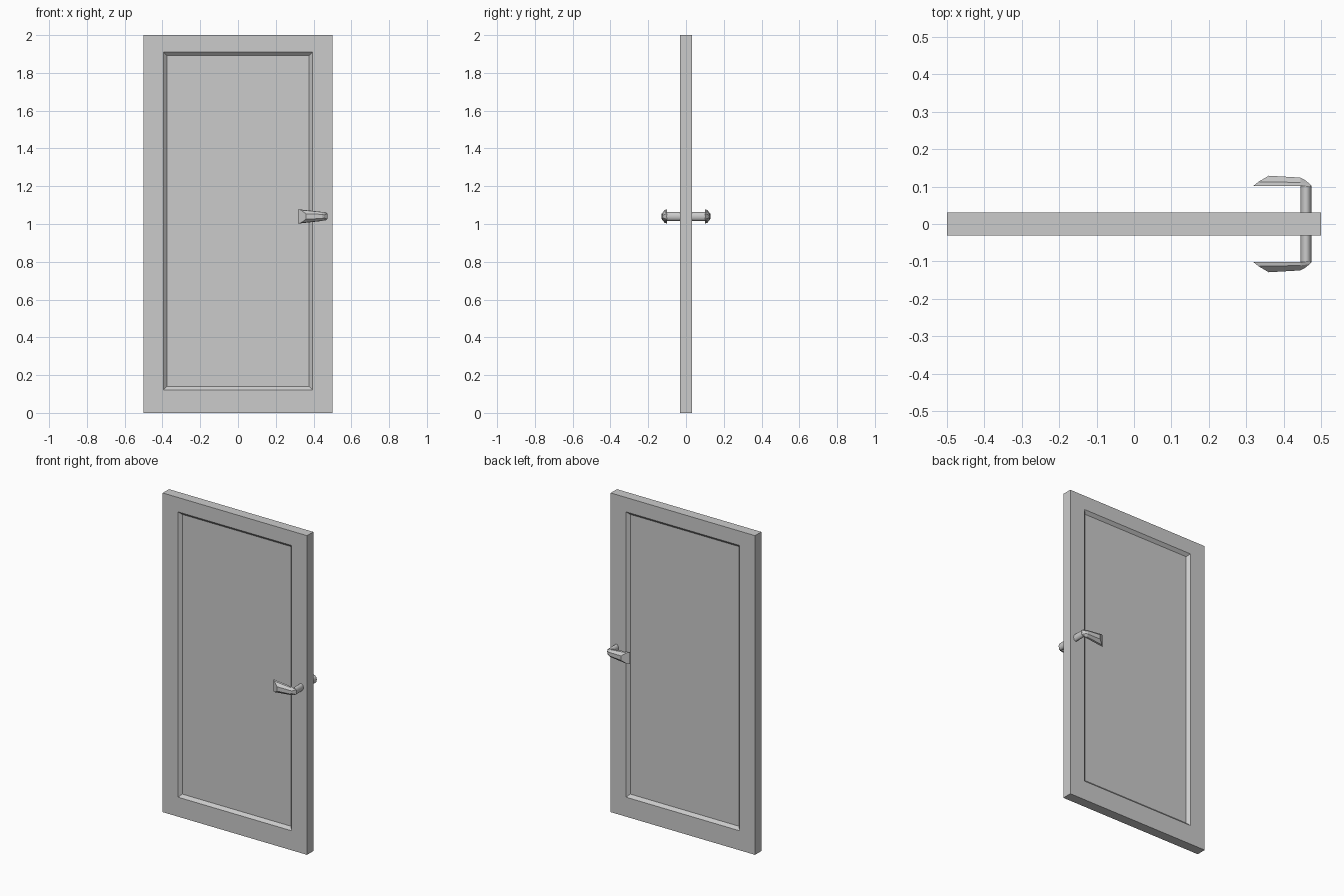
import bpy
import bmesh
from mathutils import Matrix, Vector

if "Cube" in bpy.data.objects:
    bpy.data.objects.remove(bpy.data.objects["Cube"])

grey = bpy.data.materials.new("plain_grey")
grey.use_nodes = True
grey.diffuse_color = (0.6, 0.6, 0.6, 1)
grey.node_tree.nodes["Principled BSDF"].inputs["Base Color"].default_value = (0.6, 0.6, 0.6, 1)

HANDLE_Z = 1.04


def add_object(name, bm, smooth=False):
    bmesh.ops.recalc_face_normals(bm, faces=bm.faces[:])
    mesh = bpy.data.meshes.new(name)
    bm.to_mesh(mesh)
    bm.free()
    mesh.materials.append(grey)
    obj = bpy.data.objects.new(name, mesh)
    bpy.context.collection.objects.link(obj)
    if smooth:
        bpy.ops.object.select_all(action='DESELECT')
        obj.select_set(True)
        bpy.context.view_layer.objects.active = obj
        bpy.ops.object.shade_smooth_by_angle(angle=0.6)
    return obj


# Door slab with a bevelled recessed panel on both sides
bm = bmesh.new()
bmesh.ops.create_cube(bm, size=1, matrix=Matrix.Translation((0, 0, 1)) @ Matrix.Diagonal((1, 0.062, 2, 1)))
bm.normal_update()
for face in [f for f in bm.faces if abs(f.normal.y) > 0.9]:
    bmesh.ops.inset_individual(bm, faces=[face], thickness=0.15)
    bmesh.ops.translate(bm, verts=face.verts[:], vec=(0, 0, 0.016))
    bmesh.ops.inset_individual(bm, faces=[face], thickness=0.025, depth=-0.017)
add_object("door_slab", bm)


def add_handle(prefix, side):
    # Oval stem coming out of the slab
    bm = bmesh.new()
    shape = (Matrix.Translation((0.46, side * 0.064, HANDLE_Z))
             @ Matrix.Diagonal((0.015, 1, 0.023, 1))
             @ Matrix.Rotation(1.5708, 4, 'X'))
    bmesh.ops.create_cone(bm, cap_ends=True, segments=16, radius1=1, radius2=1, depth=0.076, matrix=shape)
    add_object(prefix + "_handle_stem", bm, True)

    # Faceted lever: sections of (x, distance from slab centre, half height)
    sections = [
        [(0.318, 0.101, 0.038), (0.333, 0.113, 0.034), (0.36, 0.129, 0.014)],
        [(0.445, 0.101, 0.024), (0.445, 0.111, 0.023), (0.445, 0.124, 0.011)],
        [(0.475, 0.101, 0.014), (0.47, 0.107, 0.013), (0.455, 0.119, 0.008)],
    ]
    bm = bmesh.new()
    rings = []
    for section in sections:
        outline = [(x, y, h) for x, y, h in section] + [(x, y, -h) for x, y, h in reversed(section)]
        rings.append([bm.verts.new(Vector((x, side * y, HANDLE_Z + h))) for x, y, h in outline])
    for a, b in zip(rings, rings[1:]):
        for i in range(len(a)):
            j = (i + 1) % len(a)
            bm.faces.new((a[i], a[j], b[j], b[i]))
    bm.faces.new(rings[0])
    bm.faces.new(rings[-1])
    add_object(prefix + "_handle_lever", bm)


add_handle("front", -1)
add_handle("back", 1)
